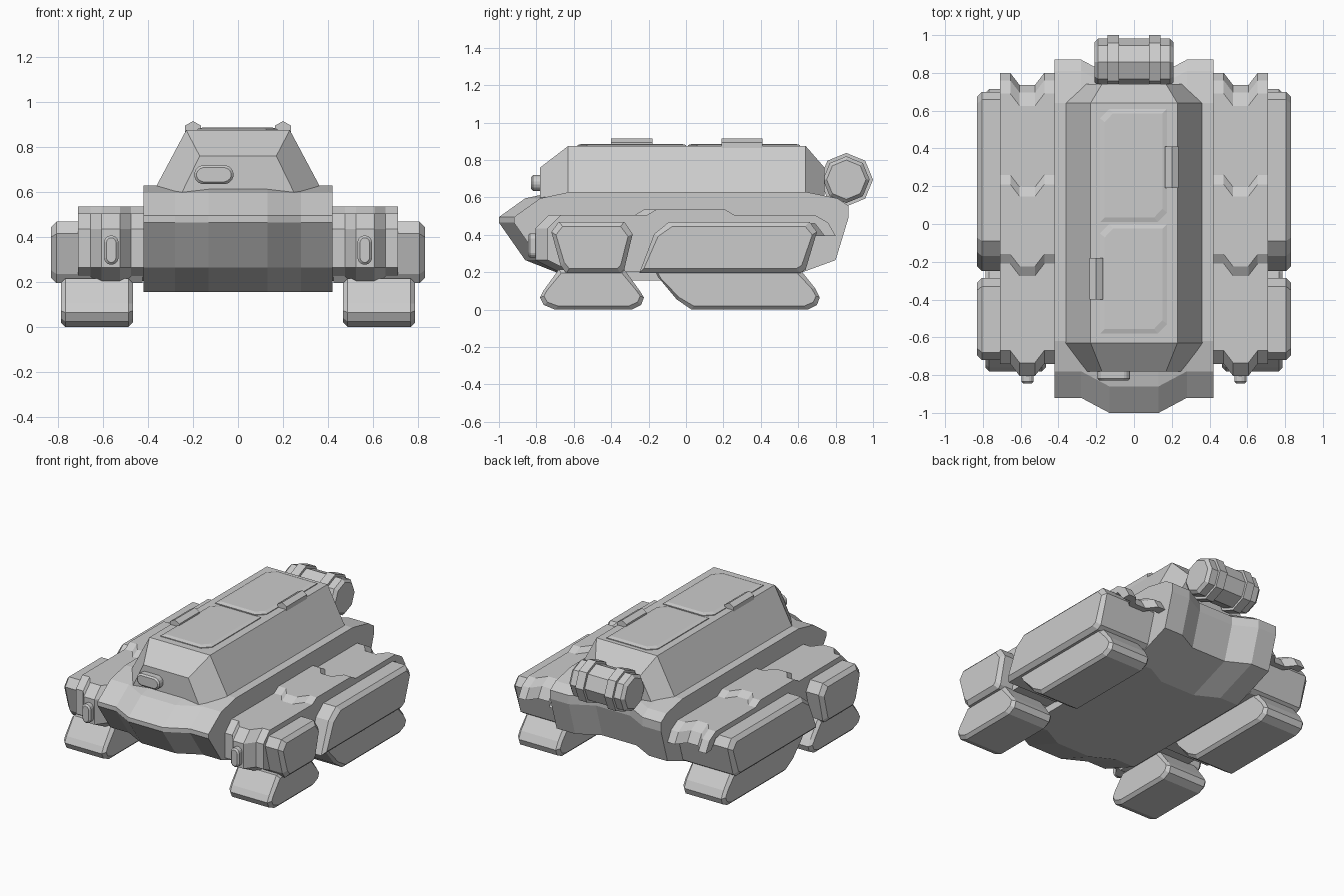
import bpy, bmesh
from math import pi, cos, sin

if "Cube" in bpy.data.objects:
    bpy.data.objects.remove(bpy.data.objects["Cube"])


def loft(name, rings, bevel=0.0, seg=1, smooth=False):
    """Skin a list of equal-length point rings and cap both ends."""
    bm = bmesh.new()
    vs = [[bm.verts.new(p) for p in r] for r in rings]
    n = len(vs[0])
    for a, b in zip(vs, vs[1:]):
        for i in range(n):
            j = (i + 1) % n
            bm.faces.new((a[i], a[j], b[j], b[i]))
    bm.faces.new(vs[0])
    bm.faces.new(vs[-1])
    bmesh.ops.recalc_face_normals(bm, faces=bm.faces)
    me = bpy.data.meshes.new(name)
    bm.to_mesh(me)
    bm.free()
    ob = bpy.data.objects.new(name, me)
    bpy.context.collection.objects.link(ob)
    if bevel:
        m = ob.modifiers.new("bevel", 'BEVEL')
        m.width, m.segments, m.limit_method = bevel, seg, 'ANGLE'
        m.angle_limit = 0.9
    if smooth:
        bpy.context.view_layer.objects.active = ob
        ob.select_set(True)
        bpy.ops.object.shade_smooth_by_angle(angle=0.6)
        ob.select_set(False)
    return ob


def slide(profile, stations):
    """Side profile (y, z) swept across x, shifted in y at each station."""
    return [[(x, y + dy, z) for y, z in profile] for x, dy in stations]


def shrink(profile, d):
    """Scale a profile toward its box centre by distance d."""
    c = [(min(p[k] for p in profile) + max(p[k] for p in profile)) / 2 for k in (0, 1)]
    h = [max(p[k] for p in profile) - c[k] for k in (0, 1)]
    return [tuple(c[k] + (p[k] - c[k]) * (1 - d / h[k]) for k in (0, 1)) for p in profile]


def pod(name, profile, s, x0, x1, d, inner=False):
    """Side block with chamfered outer (and optionally inner) rim."""
    def ring(x, pr):
        return [(s * x, y, z) for y, z in pr]
    small = shrink(profile, d)
    rings = [ring(x0 + d, profile), ring(x1 - d, profile), ring(x1, small)]
    if inner:
        rings.insert(0, ring(x0, small))
    return loft(name, rings)


def capsule(name, cx, cz, w, h, y0, y1):
    """Rounded lamp facing forward."""
    r = min(w, h) / 2
    pts = []
    for i in range(16):
        a = 2 * pi * (i + 0.5) / 16
        pts.append((cx + r * cos(a) + (w / 2 - r) * (1 if cos(a) > 0 else -1),
                    cz + r * sin(a) + (h / 2 - r) * (1 if sin(a) > 0 else -1)))
    small = shrink(pts, 0.01)
    return loft(name, [[(x, y0, z) for x, z in pts],
                       [(x, y1 + 0.01, z) for x, z in pts],
                       [(x, y1, z) for x, z in small]])


# Central hull: prow pushed forward in the middle
hull = [(-0.78, 0.60), (-0.92, 0.50), (-0.92, 0.47), (-0.78, 0.27), (-0.5, 0.16),
        (0.5, 0.16), (0.80, 0.27), (0.87, 0.50), (0.87, 0.56), (0.81, 0.60),
        (0.64, 0.635), (-0.62, 0.635)]
loft("hull", slide(hull, [(-0.42, 0), (-0.28, 0), (-0.13, -0.08),
                          (0.13, -0.08), (0.28, 0), (0.42, 0)]))

# Cabin
loft("cabin", [[(-b, y, 0.58), (-t, y, z), (t, y, z), (b, y, 0.58)]
               for y, b, t, z in [(-0.78, 0.26, 0.17, 0.765), (-0.63, 0.39, 0.23, 0.88),
                                  (0.64, 0.39, 0.23, 0.88), (0.74, 0.27, 0.17, 0.765)]])

# Roof hatches and their hinges
for name, y0, y1, s in (("rear_hatch", 0.01, 0.61, 1), ("front_hatch", -0.58, 0.0, -1)):
    c = 0.05
    a, b = -0.18, 0.175
    plan = [(a, y0), (b - c, y0), (b, y0 + c), (b, y1), (a + c, y1), (a, y1 - c)]
    top = shrink(plan, 0.025)
    loft(name, [[(x, y, 0.87) for x, y in plan], [(x, y, 0.885) for x, y in plan],
                [(x, y, 0.892) for x, y in top]])
    yc = 0.30 if s > 0 else -0.29
    house = [(0.165, 0.86), (0.235, 0.86), (0.235, 0.90), (0.2, 0.92), (0.165, 0.90)]
    loft(name + "_hinge", [[(s * x, yc + k, z) for x, z in house] for k in (-0.11, 0.11)])

# Rear canister with two straps


def drum(name, steps):
    loft(name, [[(x, 0.857 + r * sin(i * pi / 4), 0.70 + r * cos(i * pi / 4))
                 for i in range(8)] for x, r in steps])


drum("canister", [(-0.21, 0.105), (-0.19, 0.125), (0.19, 0.125), (0.21, 0.105)])
for x in (-0.11, 0.11):
    drum("canister_strap", [(x - 0.03, 0.143), (x + 0.03, 0.143)])

# Fenders, side pods, tracks and lamps on both sides
fender = [(-0.67, 0.51), (-0.74, 0.44), (-0.74, 0.27), (-0.62, 0.21), (0.60, 0.21),
          (0.66, 0.39), (0.63, 0.465), (0.69, 0.465), (0.74, 0.40), (0.80, 0.40),
          (0.76, 0.47), (0.69, 0.51), (0.26, 0.51), (0.21, 0.54), (-0.16, 0.54), (-0.21, 0.51)]
rear_pod = [(-0.25, 0.20), (-0.17, 0.41), (-0.09, 0.475), (0.66, 0.475),
            (0.70, 0.42), (0.64, 0.22), (0.61, 0.20)]
front_pod = [(-0.64, 0.20), (-0.67, 0.24), (-0.72, 0.42), (-0.68, 0.475),
             (-0.33, 0.475), (-0.285, 0.41), (-0.33, 0.22), (-0.35, 0.20)]
rear_track = [(-0.17, 0.22), (-0.15, 0.18), (-0.05, 0.06), (0.03, 0.005), (0.65, 0.005),
              (0.70, 0.03), (0.715, 0.07), (0.69, 0.12), (0.61, 0.22)]
front_track = [(-0.68, 0.22), (-0.76, 0.11), (-0.78, 0.07), (-0.76, 0.03), (-0.70, 0.005),
               (-0.29, 0.005), (-0.24, 0.03), (-0.225, 0.07), (-0.25, 0.11), (-0.33, 0.22)]
for s, side in ((1, "right"), (-1, "left")):
    loft(side + "_fender", slide(fender, [(s * x, d) for x, d in (
        (0.41, 0), (0.475, 0), (0.525, -0.065), (0.605, -0.065), (0.655, 0), (0.71, 0))]))
    pod(side + "_rear_pod", rear_pod, s, 0.40, 0.83, 0.025)
    pod(side + "_front_pod", front_pod, s, 0.40, 0.83, 0.025)
    pod(side + "_rear_track", rear_track, s, 0.467, 0.787, 0.02, True)
    pod(side + "_front_track", front_track, s, 0.467, 0.787, 0.02, True)
    capsule(side + "_fender_lamp", s * 0.563, 0.347, 0.065, 0.13, -0.79, -0.845)

# Lamp on the cabin front
capsule("cabin_lamp", -0.107, 0.682, 0.175, 0.085, -0.77, -0.828)

# Seat the tracks exactly on the ground
for ob in bpy.data.objects:
    ob.location.z = -0.005
